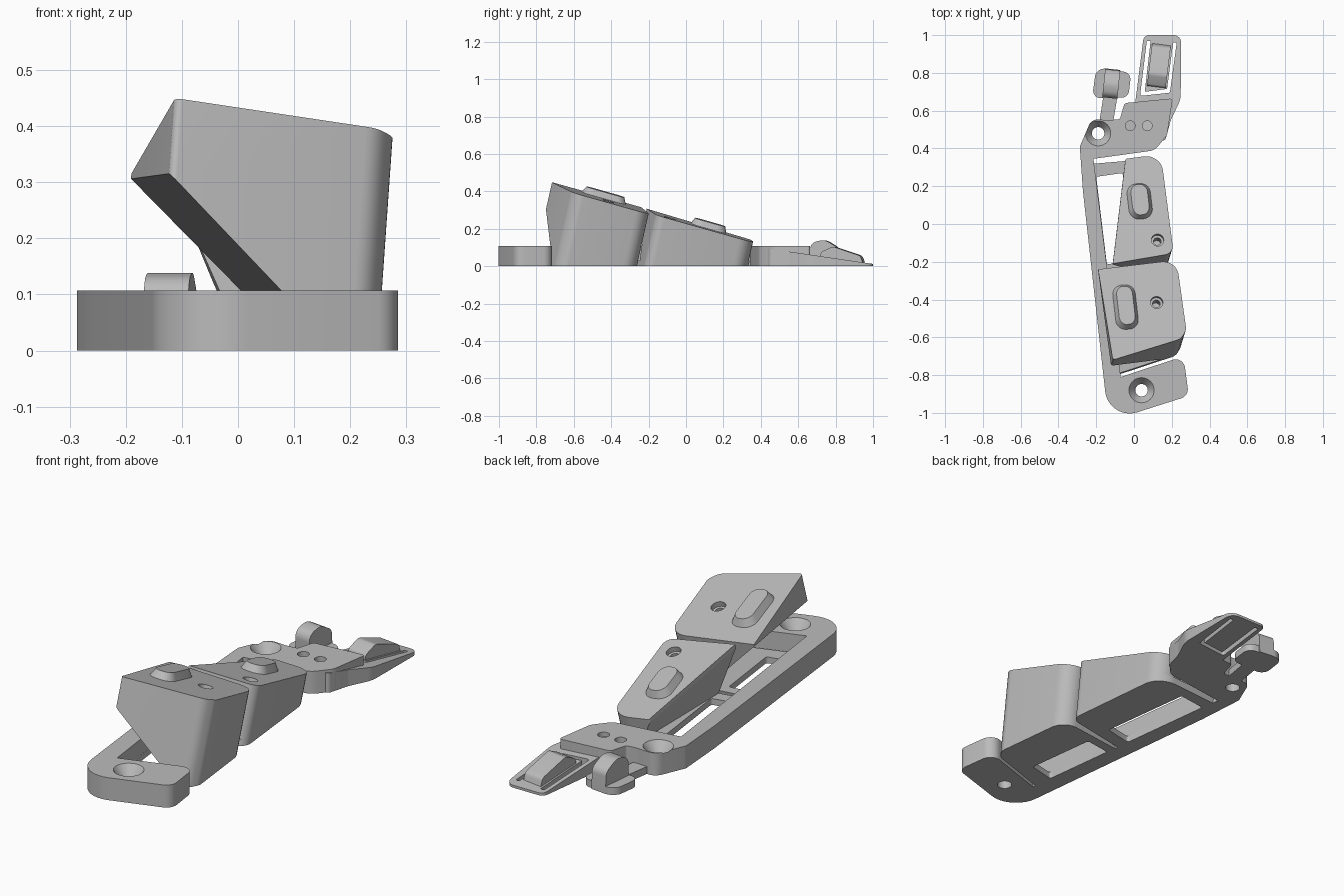
import bpy, bmesh, math
from mathutils import Vector, Matrix

if "Cube" in bpy.data.objects:
    bpy.data.objects.remove(bpy.data.objects["Cube"])

grey = bpy.data.materials.new("plain grey")
grey.diffuse_color = (0.5, 0.5, 0.5, 1)
grey.use_nodes = True
grey.node_tree.nodes["Principled BSDF"].inputs["Base Color"].default_value = grey.diffuse_color


def rounded(pts):
    """Polygon outline from (x, y, corner radius) points."""
    out, n = [], len(pts)
    for i, (x, y, r) in enumerate(pts):
        p = Vector((x, y))
        a = Vector(pts[i - 1][:2]) - p
        b = Vector(pts[(i + 1) % n][:2]) - p
        if r == 0:
            out.append(p)
            continue
        half = a.angle(b) / 2
        d = min(r / math.tan(half), a.length * 0.48, b.length * 0.48)
        r = d * math.tan(half)
        c = p + (a.normalized() + b.normalized()).normalized() * (r / math.sin(half))
        s = p + a.normalized() * d - c
        e = p + b.normalized() * d - c
        turn = math.atan2(s.x * e.y - s.y * e.x, s.dot(e))
        steps = max(4, int(abs(turn) / math.radians(11)))
        for k in range(steps + 1):
            out.append(c + Matrix.Rotation(turn * k / steps, 2) @ s)
    return out


def finish(name, bm, matrix=None):
    bmesh.ops.recalc_face_normals(bm, faces=bm.faces)
    me = bpy.data.meshes.new(name)
    bm.to_mesh(me)
    bm.free()
    if matrix:
        me.transform(matrix)
    me.materials.append(grey)
    ob = bpy.data.objects.new(name, me)
    bpy.context.collection.objects.link(ob)
    return ob


def prism(name, outline, z0, z1, shear=(0, 0), scale=(1, 1), cuts=(), matrix=None):
    """Extruded outline; cuts are (point, normal) planes, removing the normal side."""
    bm = bmesh.new()
    low = [bm.verts.new((p[0], p[1], z0)) for p in outline]
    high = [bm.verts.new((p[0] * scale[0] + shear[0] * (z1 - z0),
                          p[1] * scale[1] + shear[1] * (z1 - z0), z1)) for p in outline]
    bm.faces.new(low)
    bm.faces.new(high)
    for i in range(len(low)):
        bm.faces.new((low[i - 1], low[i], high[i], high[i - 1]))
    for co, no in cuts:
        res = bmesh.ops.bisect_plane(bm, geom=bm.verts[:] + bm.edges[:] + bm.faces[:],
                                     plane_co=co, plane_no=no, clear_outer=True)
        edges = [g for g in res["geom_cut"] if isinstance(g, bmesh.types.BMEdge)]
        bmesh.ops.edgeloop_fill(bm, edges=edges)
    return finish(name, bm, matrix)


def cone(r1, r2, z0, z1, matrix):
    bm = bmesh.new()
    bmesh.ops.create_cone(bm, cap_ends=True, segments=32, radius1=r1, radius2=r2, depth=z1 - z0)
    return finish("cutter", bm, matrix @ Matrix.Translation((0, 0, (z0 + z1) / 2)))


def cut(ob, *cutters):
    for c in cutters:
        c.hide_render = True
        m = ob.modifiers.new("cut", 'BOOLEAN')
        m.operation, m.solver, m.object = 'DIFFERENCE', 'EXACT', c
        bpy.context.view_layer.objects.active = ob
        bpy.ops.object.modifier_apply(modifier=m.name)
        bpy.data.objects.remove(c)


def at(x, y, z=0):
    return Matrix.Translation((x, y, z))


# Rigid frame: front foot, side spine and rear block
H = 0.107
frame = prism("frame", rounded([
    (-0.287, 0.41, 0.03), (-0.27, 0.17, 0.2), (-0.135, -1.045, 0.13), (0.29, -0.91, 0.05),
    (0.262, -0.70, 0.05), (-0.07, -0.81, 0), (-0.215, 0.345, 0), (0.11, 0.39, 0.07),
    (0.175, 0.47, 0.06), (0.205, 0.665, 0.012), (-0.05, 0.64, 0.02), (-0.075, 0.555, 0.01),
    (-0.13, 0.55, 0.02), (-0.225, 0.555, 0.05)]), 0, H)
for x, y in ((0.04, -0.88), (-0.19, 0.48)):
    cut(frame, cone(0.033, 0.033, -0.05, 0.2, at(x, y)), cone(0.033, 0.068, 0.06, H + 0.002, at(x, y)))
for x in (-0.02, 0.07):
    cut(frame, cone(0.026, 0.026, H - 0.03, 0.2, at(x, 0.52)))

# Leaning support blocks with sloping tops and undercut inner sides
TOP = Vector((0.06, 0.29, 1)).normalized()
SHEAR = (0.07, 0.226)


def footprint(pts, origin):
    """Slide a top outline down the lean onto the ground."""
    out = []
    for x, y, r in pts:
        z = origin[2] - 0.06 * (x - origin[0]) - 0.29 * (y - origin[1])
        out.append((x - SHEAR[0] * z, y - SHEAR[1] * z, r))
    return out


def top_frame(x, y, origin):
    z = origin[2] - 0.06 * (x - origin[0]) - 0.29 * (y - origin[1])
    tilt = Vector((0, 0, 1)).rotation_difference(TOP).to_matrix().to_4x4()
    return at(x, y, z) @ tilt @ Matrix.Rotation(math.radians(6), 4, 'Z')


def block(name, pts, origin, under, hole, pad, size):
    a, b, c = (Vector(p) for p in under)
    n = (b - a).cross(c - a).normalized()
    if n.z > 0:
        n = -n
    ob = prism(name, rounded(footprint(pts, origin)), 0, 0.7, shear=SHEAR,
               cuts=[(origin, TOP), (a, n)])
    m = top_frame(*hole, origin)
    cut(ob, cone(0.02, 0.02, -0.08, 0.03, m), cone(0.033, 0.033, -0.025, 0.03, m))
    w, l = size[0] / 2, size[1] / 2
    oblong = rounded([(-w, -l, w * 0.85), (w, -l, w * 0.85), (w, l, w * 0.85), (-w, l, w * 0.85)])
    prism(name + "_pad", oblong, -0.005, 0.034, scale=(0.68, 0.84), matrix=top_frame(*pad, origin))


front_origin = (-0.115, -0.72, 0.45)
front_pts = [(-0.19, -0.24, 0), (-0.112, -0.72, 0.012), (0.25, -0.608, 0.06),
             (0.277, -0.56, 0.05), (0.225, -0.19, 0.08)]
block("front_block", front_pts, front_origin,
      ((-0.13, -0.755, 0.325), (-0.19, -0.24, 0.305), (0.09, -0.733, 0.095)),
      (0.12, -0.415), (-0.045, -0.44), (0.125, 0.25))

rear_origin = (-0.11, -0.21, 0.307)
rear_pts = [(-0.045, 0.345, 0.01), (-0.112, -0.21, 0), (0.21, -0.155, 0.05), (0.142, 0.37, 0.1)]
block("rear_block", rear_pts, rear_origin,
      ((-0.112, -0.21, 0.285), (-0.05, 0.3, 0.135), (-0.03, -0.24, 0.10)),
      (0.125, -0.085), (0.03, 0.12), (0.13, 0.20))

# Thin floors under the blocks, each with a window beside the spine
FLOOR = 0.03


def window(y0, y1, w):
    def edge(y):
        return -0.2 + (0.25 - y) * 0.122
    pts = [(edge(y0), y0), (edge(y0) + w, y0 + 0.03), (edge(y1) + w, y1 + 0.02), (edge(y1), y1)]
    return prism("cutter", rounded([(x, y, 0.012) for x, y in pts]), -0.1, 0.08)


front_floor = prism("front_floor", rounded([
    (-0.15, -0.30, 0), (-0.09, -0.80, 0), *footprint(front_pts, front_origin)[2:]]),
    0, FLOOR, shear=SHEAR)
cut(front_floor, window(-0.70, -0.345, 0.13))
rear_floor = prism("rear_floor", rounded([
    (-0.22, 0.312, 0), (-0.16, -0.285, 0), *footprint(rear_pts, rear_origin)[2:]]),
    0, FLOOR, shear=SHEAR)
cut(rear_floor, window(-0.215, 0.25, 0.14))

# Rear clip plate, thinning toward its tip, with a slotted tongue
clip = prism("clip_plate", rounded([
    (0.052, 1.0, 0.03), (0.25, 1.0, 0.04), (0.247, 0.66, 0.12), (0.195, 0.55, 0.05),
    (0.165, 0.44, 0.02), (0.02, 0.45, 0), (0.005, 0.63, 0)]), 0, 0.2,
    cuts=[((0, 0.66, 0.062), Vector((0, 0.147, 1)).normalized())])
cut(clip, prism("cutter", rounded([
    (0.068, 0.97, 0.006), (0.088, 0.97, 0.006), (0.057, 0.70, 0), (0.175, 0.715, 0),
    (0.207, 0.96, 0.006), (0.226, 0.96, 0.006), (0.19, 0.695, 0.01), (0.032, 0.678, 0.01)]),
    -0.1, 0.3))


def side_profile(name, pts, width, matrix):
    """Extrude a (y, z) profile sideways."""
    turn = Matrix(((0, 0, 1, 0), (1, 0, 0, 0), (0, 1, 0, 0), (0, 0, 0, 1)))
    return prism(name, rounded(pts), -width / 2, width / 2, matrix=matrix @ turn)


# Raised catch on the tongue
side_profile("tongue_catch", [(-0.115, 0.005, 0), (0.115, 0.005, 0), (0.10, 0.055, 0.03),
                              (-0.05, 0.105, 0.03), (-0.115, 0.075, 0.02)], 0.10,
             at(0.132, 0.84) @ Matrix.Rotation(math.radians(-7), 4, 'Z'))

# Small side button: stem, pad and arched catch
prism("button_stem", rounded([(-0.185, 0.53, 0), (-0.112, 0.53, 0), (-0.085, 0.69, 0),
                              (-0.16, 0.69, 0)]), 0, 0.035)
prism("button_pad", rounded([(-0.222, 0.665, 0.04), (-0.03, 0.67, 0.04), (-0.015, 0.80, 0.04),
                             (-0.20, 0.83, 0.05)]), 0, 0.035)
side_profile("button_catch", [(-0.075, 0, 0), (0.075, 0, 0), (0.07, 0.10, 0.04),
                              (0.0, 0.142, 0.06), (-0.08, 0.125, 0.05)], 0.08,
             at(-0.12, 0.745) @ Matrix.Rotation(math.radians(-6), 4, 'Z'))

# Smooth the rounded corners, keep the real edges sharp
for ob in bpy.context.scene.objects:
    ob.select_set(True)
    bpy.context.view_layer.objects.active = ob
bpy.ops.object.shade_smooth_by_angle(angle=math.radians(25))
